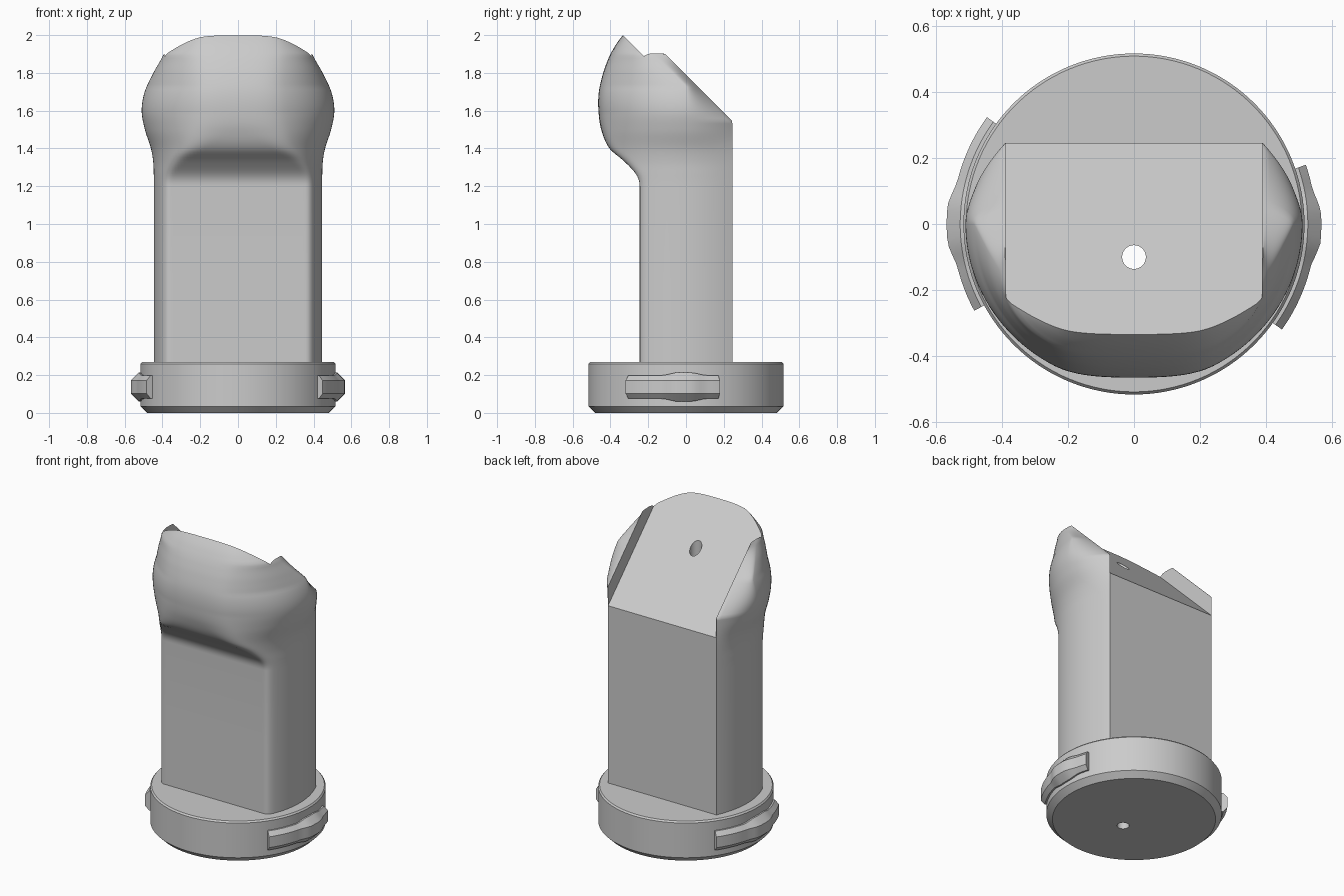
import bpy, bmesh, math
from mathutils import Matrix

cube = bpy.data.objects.get("Cube")
if cube:
    bpy.data.objects.remove(cube, do_unlink=True)

grey = bpy.data.materials.new("plain grey")
grey.use_nodes = True
grey.diffuse_color = (0.6, 0.6, 0.6, 1)
grey.node_tree.nodes["Principled BSDF"].inputs["Base Color"].default_value = grey.diffuse_color


def make_object(name, bm):
    bmesh.ops.recalc_face_normals(bm, faces=bm.faces)
    mesh = bpy.data.meshes.new(name)
    bm.to_mesh(mesh)
    bm.free()
    obj = bpy.data.objects.new(name, mesh)
    bpy.context.collection.objects.link(obj)
    mesh.materials.append(grey)
    return obj


def loft(name, rings):
    """Skin a list of closed rings and cap both ends."""
    bm = bmesh.new()
    loops = [[bm.verts.new(p) for p in ring] for ring in rings]
    for a, b in zip(loops, loops[1:]):
        for i in range(len(a)):
            j = (i + 1) % len(a)
            bm.faces.new((a[i], a[j], b[j], b[i]))
    bm.faces.new(loops[0])
    bm.faces.new(loops[-1])
    return make_object(name, bm)


def activate(obj):
    bpy.ops.object.select_all(action='DESELECT')
    obj.select_set(True)
    bpy.context.view_layer.objects.active = obj


def cut(obj, cutter):
    cutter.hide_render = True
    mod = obj.modifiers.new("cut", 'BOOLEAN')
    mod.operation = 'DIFFERENCE'
    mod.solver = 'EXACT'
    mod.object = cutter
    activate(obj)
    bpy.ops.object.modifier_apply(modifier=mod.name)


def smooth(obj, degrees):
    activate(obj)
    bpy.ops.object.shade_smooth_by_angle(angle=math.radians(degrees))


def circle_ring(r, z, n=128):
    return [(r * math.cos(math.tau * i / n), r * math.sin(math.tau * i / n), z)
            for i in range(n)]


# Body outline: height, half width, front depth
STATIONS = [
    (0.26, .445, .245), (0.7, .445, .245), (1.2, .445, .245), (1.26, .446, .262),
    (1.33, .449, .325), (1.4, .461, .405), (1.5, .493, .449), (1.6, .51, .466),
    (1.7, .494, .464), (1.8, .448, .441), (1.87, .408, .416), (1.9, .392, .402),
    (1.91, .38, .397), (1.96, .305, .367), (2.03, .18, .312),
]
BACK, SLOT = 0.245, 0.39


def outline(z, k):
    """Cubic interpolation through the stations."""
    s = STATIONS
    i = max(j for j in range(len(s) - 1) if s[j][0] <= z)

    def slope(j):
        a, b = s[max(j - 1, 0)], s[min(j + 1, len(s) - 1)]
        return (b[k] - a[k]) / (b[0] - a[0])
    if i < 2:
        return s[i][k]
    h = s[i + 1][0] - s[i][0]
    t = (z - s[i][0]) / h
    m0 = 0 if i == 2 else slope(i)
    return ((2*t**3 - 3*t**2 + 1) * s[i][k] + (t**3 - 2*t**2 + t) * h * m0
            + (3*t**2 - 2*t**3) * s[i + 1][k] + (t**3 - t**2) * h * slope(i + 1))


def soft_min(a, b, k=0.04):
    return min(a, b) - max(k - abs(a - b), 0) ** 2 / (4 * k)


def body_ring(z):
    w, f = outline(z, 1), outline(z, 2)
    back = min(BACK, 1.79 - z)          # rear of the head leans forward
    mid = min(0, back - 0.06)
    corner = min(SLOT, w)
    depth = (f if z > 1.65 else max(f, 0.465)) + mid
    half = []
    for i in range(12):                 # rear corner to widest point
        u = 1 - i / 12
        half.append((corner + (w - corner) * (1 - u * u), mid + u * (back - mid)))
    n = 32
    for i in range(n + 1):              # widest point to front centre
        a = math.pi / 2 * i / n
        y = soft_min(f + mid, (depth + 0.02) * math.sin(a)) if i else 0
        half.append((w * math.cos(a) if i < n else 0, mid - y))
    mirrored = [(-x, y) for x, y in reversed(half[:-1])]
    return [(x, y, z) for x, y in half + mirrored]


heights = [0.26, 0.7, 1.2] + [1.2 + 0.83 * i / 60 for i in range(1, 60)] + [2.029]
body = loft("column_and_head", [body_ring(z) for z in heights])

# Sloped slot through the head, between the two side wings
slot_side = [(-1, 2.665), (0.6, 1.065), (0.6, 3), (-1, 3)]
slot = loft("slot_cutter", [[(x, y, z) for y, z in slot_side] for x in (-.388, .388)])
cut(body, slot)

# Round base with chamfered rims
base = loft("round_base", [circle_ring(r, z) for r, z in
                           ((.48, 0), (.516, .035), (.516, .26), (.508, .27))])

# Vertical bore through everything
bore = loft("bore_cutter", [circle_ring(.036, z, 32) for z in (-1, 3)])
bore.data.transform(Matrix.Translation((0, -0.1, 0)))
cut(body, bore)
cut(base, bore)
for helper in (slot, bore):
    bpy.data.objects.remove(helper, do_unlink=True)
smooth(body, 40)
smooth(base, 25)


# Bayonet tabs: a raised middle with lower ends, following the rim
def tab(name, start, end, centre, half_raise):
    rings = []
    for i in range(25):
        a = start + (end - start) * i / 24
        rise = min(1, max(0, (half_raise + 7 - abs(a - centre)) / 7))
        r = 0.55 + 0.017 * rise
        tall, flat = 0.062 + 0.014 * rise, 0.035
        c, s = math.cos(math.radians(a)), math.sin(math.radians(a))
        section = [(.49, -tall), (.526, -tall), (r, -flat),
                   (r, flat), (.526, tall), (.49, tall)]
        rings.append([(q * c, q * s, 0.137 + z) for q, z in section])
    smooth(loft(name, rings), 20)


tab("left_tab", -35.5, 19, -1, 5)
tab("right_tab", 144, 208.5, 180, 6)
